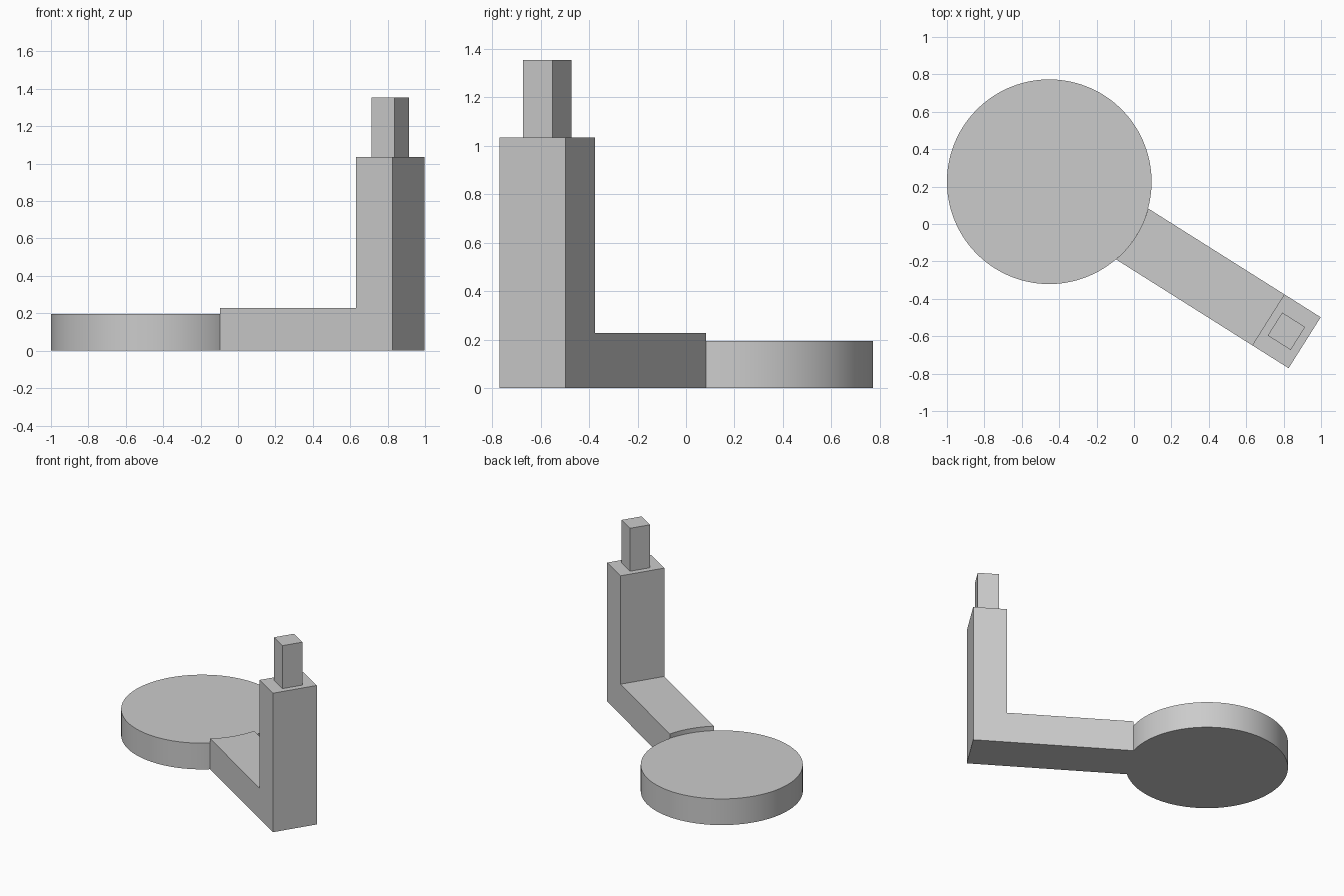
import bpy, bmesh, math
from mathutils import Matrix

cube = bpy.data.objects.get("Cube")
if cube:
    bpy.data.objects.remove(cube, do_unlink=True)

# Single plain grey
grey = bpy.data.materials.new("plain_grey")
grey.use_nodes = True
colour = (0.6, 0.6, 0.6, 1)
grey.diffuse_color = colour
grey.node_tree.nodes["Principled BSDF"].inputs["Base Color"].default_value = colour

# Local frame: disc centre at the origin, arm running along +x
FRAME = Matrix.Translation((-0.453, 0.226, 0)) @ Matrix.Rotation(math.radians(-32.23), 4, "Z")
RADIUS, DISC_TOP = 0.547, 0.195
HALF_WIDTH, ARM_TOP = 0.161, 0.228
POST_START, POST_END, POST_TOP = 1.384, 1.614, 1.035
PEG_SIZE, PEG_TOP = 0.145, 1.355


def finish(name, bm):
    bmesh.ops.recalc_face_normals(bm, faces=bm.faces)
    mesh = bpy.data.meshes.new(name)
    bm.to_mesh(mesh)
    bm.free()
    mesh.materials.append(grey)
    obj = bpy.data.objects.new(name, mesh)
    obj.matrix_world = FRAME
    bpy.context.collection.objects.link(obj)
    bpy.ops.object.select_all(action="DESELECT")
    obj.select_set(True)
    bpy.context.view_layer.objects.active = obj
    bpy.ops.object.shade_smooth_by_angle(angle=math.radians(30))
    return obj


def raise_faces(bm, faces, height):
    result = bmesh.ops.extrude_face_region(bm, geom=faces)["geom"]
    for v in result:
        if isinstance(v, bmesh.types.BMVert):
            v.co.z += height
    return [f for f in result if isinstance(f, bmesh.types.BMFace)]


# Round base disc
bm = bmesh.new()
bmesh.ops.create_cone(bm, cap_ends=True, segments=128, radius1=RADIUS, radius2=RADIUS,
                      depth=DISC_TOP, matrix=Matrix.Translation((0, 0, DISC_TOP / 2)))
finish("base_disc", bm)

# Arm with a curved inner end that hugs the disc, turning up into a post
bm = bmesh.new()
half = math.asin(HALF_WIDTH / RADIUS)
steps = 16
arc = [bm.verts.new((RADIUS * math.cos(a), RADIUS * math.sin(a), 0))
       for a in (half - 2 * half * i / steps for i in range(steps + 1))]
near = [bm.verts.new((POST_START, s * HALF_WIDTH, 0)) for s in (-1, 1)]
far = [bm.verts.new((POST_END, s * HALF_WIDTH, 0)) for s in (-1, 1)]
plan = [bm.faces.new(arc + near), bm.faces.new((near[0], far[0], far[1], near[1]))]
bottom = bmesh.ops.duplicate(bm, geom=plan)["geom"]
tops = raise_faces(bm, plan, ARM_TOP)
# Drop leftover plan faces, keeping one bottom
bmesh.ops.delete(bm, geom=[f for f in plan if f.is_valid], context="FACES_ONLY")
bmesh.ops.remove_doubles(bm, verts=bm.verts, dist=0.0001)
post_top = max((f for f in bm.faces if f.calc_center_median().z > ARM_TOP - 0.001),
               key=lambda f: f.calc_center_median().x)
raise_faces(bm, [post_top], POST_TOP - ARM_TOP)
bmesh.ops.delete(bm, geom=[post_top], context="FACES_ONLY")
finish("arm_and_post", bm)

# Square peg on the post
bm = bmesh.new()
height = PEG_TOP - POST_TOP
place = Matrix.Translation(((POST_START + POST_END) / 2, 0, (PEG_TOP + POST_TOP) / 2))
bmesh.ops.create_cube(bm, size=1, matrix=place @ Matrix.Diagonal((PEG_SIZE, PEG_SIZE, height, 1)))
finish("top_peg", bm)
